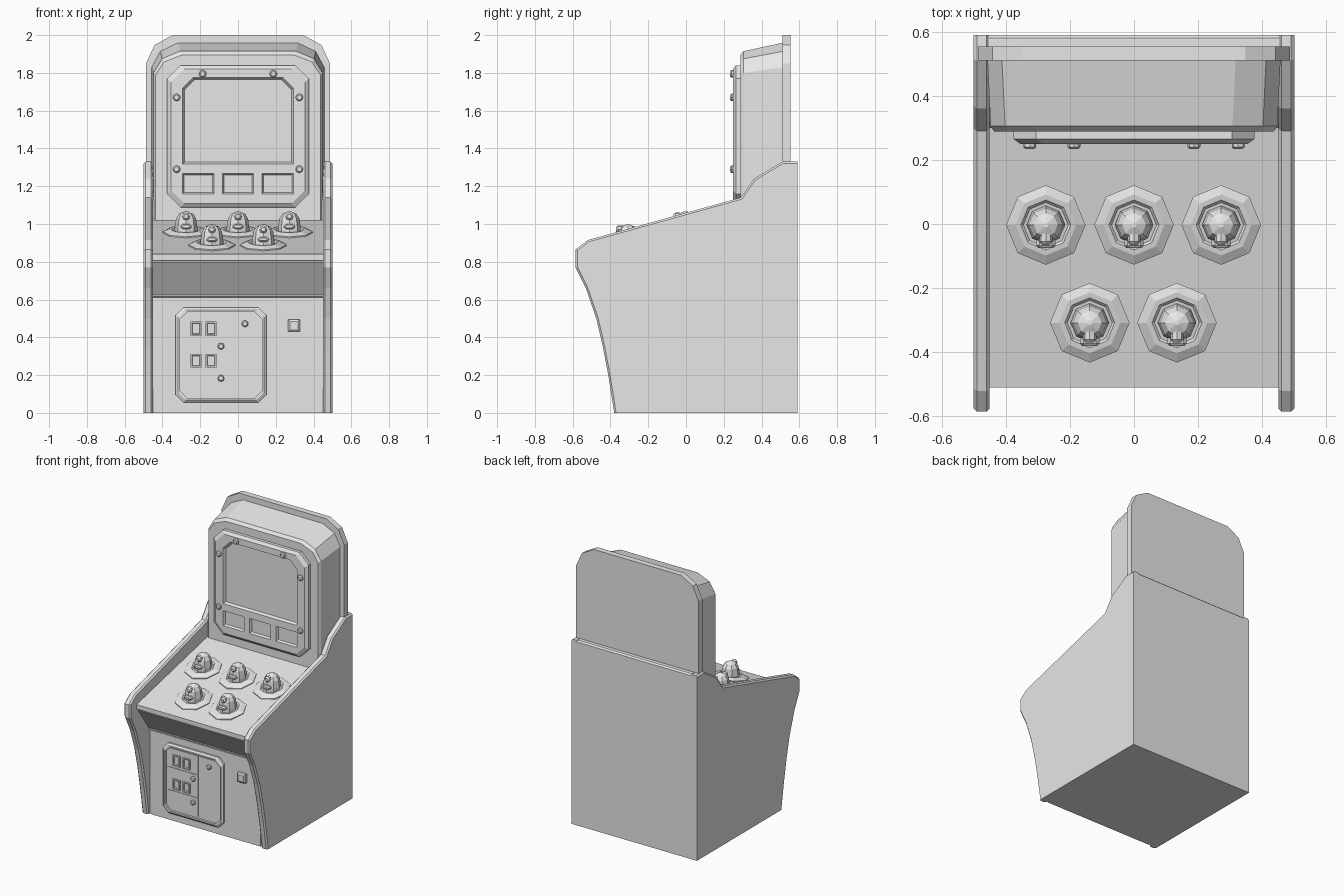
import bpy, bmesh
from math import cos, sin, pi

cube = bpy.data.objects.get("Cube")
if cube:
    bpy.data.objects.remove(cube)

GREY = bpy.data.materials.new("plain grey")
GREY.use_nodes = True
GREY.diffuse_color = (0.8, 0.8, 0.8, 1)
GREY.node_tree.nodes["Principled BSDF"].inputs["Base Color"].default_value = (0.8, 0.8, 0.8, 1)

AXES = {"x": lambda o, p, q: (o, p, q),
        "y": lambda o, p, q: (p, o, q),
        "z": lambda o, p, q: (p, q, o)}


def loft(name, axis, sections, bevel=0, keep=None, shear=0, location=(0, 0, 0)):
    """Skin a list of (offset, outline) sections along an axis and cap the ends."""
    bm = bmesh.new()
    rings = [[bm.verts.new(AXES[axis](o, p, q)) for p, q in pts] for o, pts in sections]
    for a, b in zip(rings, rings[1:]):
        for i in range(len(a)):
            j = (i + 1) % len(a)
            bm.faces.new((a[i], a[j], b[j], b[i]))
    bm.faces.new(rings[0][::-1])
    bm.faces.new(rings[-1])
    bmesh.ops.recalc_face_normals(bm, faces=bm.faces)
    if bevel:
        edges = [e for e in bm.edges if keep(*[v.co for v in e.verts])]
        bmesh.ops.bevel(bm, geom=edges, offset=bevel, segments=1, affect="EDGES")
    for v in bm.verts:
        v.co.z += shear * v.co.y
    mesh = bpy.data.meshes.new(name)
    bm.to_mesh(mesh)
    bm.free()
    mesh.materials.append(GREY)
    obj = bpy.data.objects.new(name, mesh)
    obj.location = location
    bpy.context.collection.objects.link(obj)
    return obj


def cut(target, cutter):
    mod = target.modifiers.new("cut", "BOOLEAN")
    mod.operation, mod.object, mod.solver = "DIFFERENCE", cutter, "EXACT"
    bpy.context.view_layer.objects.active = target
    bpy.ops.object.modifier_apply(modifier=mod.name)
    bpy.data.objects.remove(cutter)


def panel(x0, x1, z0, z1, top=0, low=None, inset=0):
    """Rectangle outline with cut corners."""
    low = top if low is None else low
    x0, x1, z0, z1 = x0 + inset, x1 - inset, z0 + inset, z1 - inset
    pts = [(x0 + low, z0), (x1 - low, z0)]
    pts += [(x1, z0 + low), (x1, z1 - top)] if low or top else [(x1, z1)]
    pts += [(x1 - top, z1), (x0 + top, z1), (x0, z1 - top), (x0, z0 + low)] if low or top else [(x0, z1)]
    return [p for i, p in enumerate(pts) if p != pts[i - 1]]


def arch(w, base, top, drop):
    """Symmetric outline with two-step rounded shoulders."""
    half = [(w, base), (w, top - drop), (w - 0.045, top - drop * 0.35), (w - 0.14, top)]
    return half + [(-x, z) for x, z in reversed(half)]


def ring(r, n=8):
    return [(r * cos(2 * pi * i / n), r * sin(2 * pi * i / n)) for i in range(n)]


def bolt(name, x, y, z, r=0.02):
    return loft(name, "y", [(0.005, ring(r)), (-0.01, ring(r)), (-0.016, ring(r * 0.65))],
                location=(x, y, z))


# Side panels with chamfered rims
SIDE = [(-0.38, 0), (-0.41, 0.19), (-0.44, 0.35), (-0.475, 0.5), (-0.53, 0.66),
        (-0.585, 0.77), (-0.585, 0.865), (-0.52, 0.915), (0.29, 1.14), (0.36, 1.24),
        (0.51, 1.33), (0.59, 1.33), (0.59, 0)]


def rim(a, b):
    return (abs(a.x - b.x) < 1e-4 and max(a.z, b.z) > 0.001 and min(a.y, b.y) < 0.589)


for name, s in (("left_side_panel", 1), ("right_side_panel", -1)):
    loft(name, "x", [(s * 0.45, SIDE), (s * 0.5, SIDE)], 0.01, rim)

# Cabinet body with sloping deck, front lip and undercut band
DECK = 0.225


def deck_z(y):
    return 0.84 + DECK * (y + 0.51)


BODY = [(-0.36, 0), (-0.36, 0.61), (-0.375, 0.615), (-0.375, 0.625), (-0.495, 0.795),
        (-0.495, 0.803), (-0.51, 0.808), (-0.51, 0.84), (0.3, deck_z(0.3)), (0.3, 1.13),
        (0.52, 1.315), (0.52, 1.33), (0.58, 1.33), (0.59, 1.32), (0.59, 0)]
loft("cabinet_body", "x", [(-0.455, BODY), (0.455, BODY)])
loft("lower_front_panel", "y", [(-0.355, panel(-0.437, 0.437, 0, 0.605)),
                                (-0.366, panel(-0.437, 0.437, 0, 0.605))])

# Upper housing and back plate
loft("back_plate", "y", [(0.553, arch(0.487, 1.3, 2.0, 0.15)), (0.51, arch(0.487, 1.3, 2.0, 0.15))])
loft("screen_housing", "y", [(0.515, arch(0.457, 1.0, 1.96, 0.13)),
                             (0.305, arch(0.447, 1.0, 1.915, 0.115)),
                             (0.288, arch(0.436, 1.0, 1.895, 0.105))])

# Screen bezel with recessed screen and three small windows
frame = (-0.375, 0.375, 1.088, 1.84, 0.07)
bezel = loft("screen_bezel", "y", [(0.3, panel(*frame)), (0.265, panel(*frame)),
                                   (0.25, panel(*frame, inset=0.02))])
screen = (-0.293, 0.293, 1.318, 1.775, 0.055, 0)
cut(bezel, loft("cutter", "y", [(0.24, panel(*screen)), (0.25, panel(*screen)),
                                (0.268, panel(*screen, inset=0.01))]))
for x in (-0.21, 0, 0.21):
    box = (x - 0.083, x + 0.083, 1.16, 1.267)
    cut(bezel, loft("cutter", "y", [(0.24, panel(*box)), (0.25, panel(*box)),
                                    (0.265, panel(*box, inset=0.008))]))
for s in (-1, 1):
    for x, z in ((0.187, 1.795), (0.325, 1.67), (0.325, 1.29)):
        bolt("bezel_bolt", s * x, 0.25, z)

# Coin door: raised frame, door leaves, slots and locks
door = (-0.33, 0.15, 0.055, 0.558, 0.04)
door_frame = loft("coin_door_frame", "y", [(-0.36, panel(*door)), (-0.38, panel(*door)),
                                           (-0.39, panel(*door, inset=0.012))])
cut(door_frame, loft("cutter", "y", [(-0.4, panel(*door, inset=0.022)),
                                     (-0.374, panel(*door, inset=0.022))]))
loft("door_leaf", "y", [(-0.37, panel(-0.047, 0.122, 0.09, 0.525)),
                        (-0.378, panel(-0.047, 0.122, 0.09, 0.525))])
for z0, z1 in ((0.09, 0.222), (0.227, 0.387), (0.392, 0.525)):
    leaf = panel(-0.3, -0.052, z0, z1)
    loft("coin_leaf", "y", [(-0.37, leaf), (-0.378, leaf)])
for z0, z1 in ((0.24, 0.312), (0.408, 0.485)):
    for x in (-0.222, -0.143):
        slot = (x - 0.029, x + 0.029, z0, z1)
        loft("coin_slot", "y", [(-0.37, panel(*slot)), (-0.388, panel(*slot)),
                                (-0.388, panel(*slot, inset=0.008)),
                                (-0.38, panel(*slot, inset=0.011))])
for x, z in ((0.037, 0.472), (-0.09, 0.353), (-0.09, 0.183)):
    bolt("door_lock", x, -0.378, z, 0.018)

# Small push box beside the door
push = (0.265, 0.327, 0.43, 0.495)
loft("push_box", "y", [(-0.36, panel(*push)), (-0.385, panel(*push)),
                       (-0.392, panel(*push, inset=0.01))])

# Five deck controls: octagonal base, domed body, knob and lower catch
for x, y in ((-0.275, -0.003), (0, -0.003), (0.272, -0.003), (-0.138, -0.308), (0.134, -0.308)):
    at = (x, y, deck_z(y))
    loft("control_base", "z", [(-0.01, ring(0.124)), (0.006, ring(0.124)), (0.018, ring(0.095)),
                               (0.018, ring(0.078)), (0.01, ring(0.07))], shear=DECK, location=at)
    loft("control_body", "z", [(-0.01, ring(0.06)), (0.025, ring(0.06)), (0.075, ring(0.053)),
                               (0.1, ring(0.037)), (0.113, ring(0.008))], location=at)
    loft("control_knob", "y", [(-0.02, ring(0.019)), (-0.052, ring(0.021)), (-0.062, ring(0.012))],
         location=(x, y, at[2] + 0.086))
    catch = (-0.03, 0.03, 0.02, 0.046, 0.01)
    loft("control_catch", "y", [(-0.04, panel(*catch)), (-0.064, panel(*catch)),
                                (-0.072, panel(*catch, inset=0.006))], location=at)
